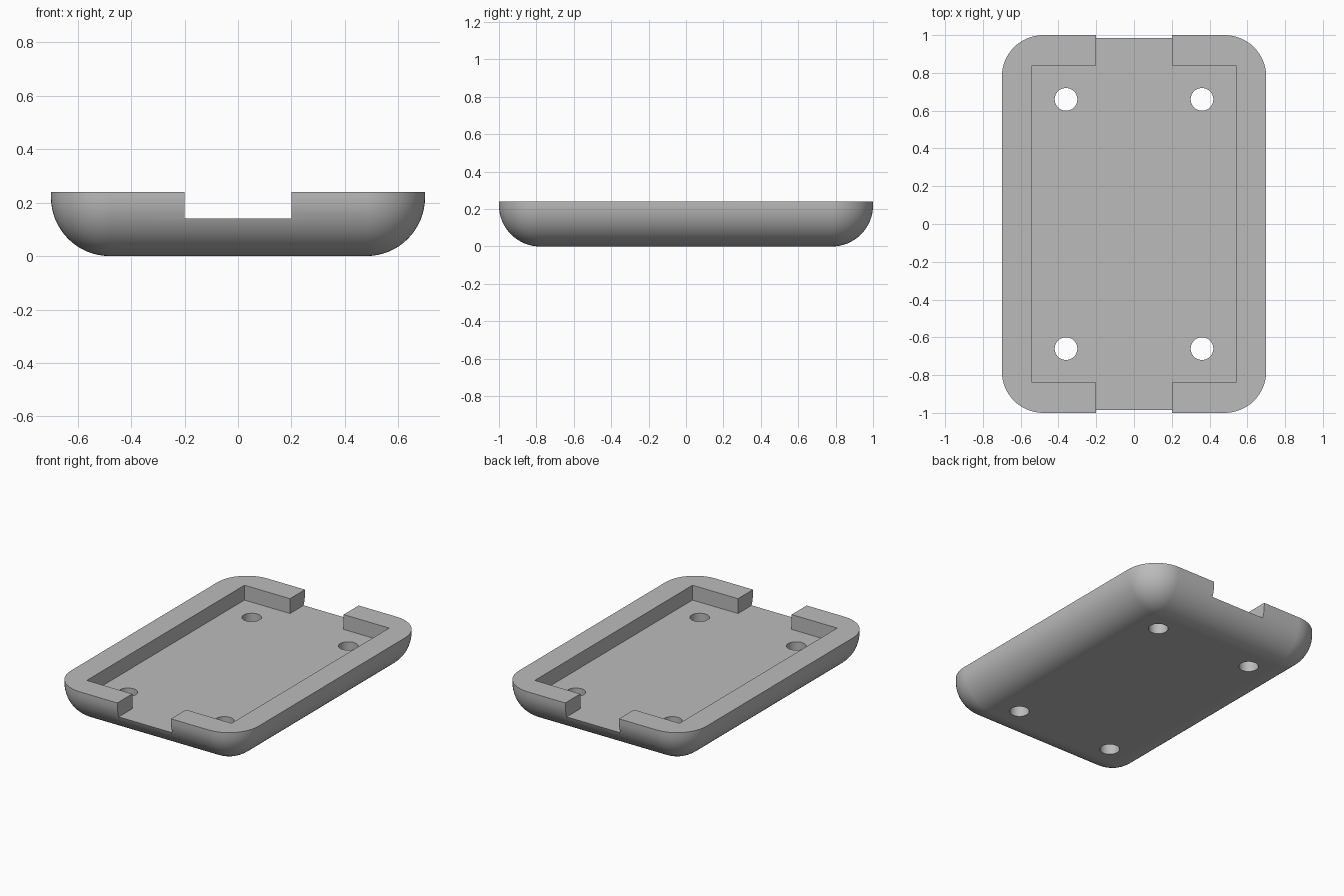
import bpy
import bmesh
import math
from mathutils import Matrix, Vector

default = bpy.data.objects.get("Cube")
if default:
    bpy.data.objects.remove(default, do_unlink=True)

WIDTH, LENGTH, HEIGHT = 1.4, 2.0, 0.24
RADIUS = 0.22            # outer rounding
FLOOR = 0.14             # height of the recess floor
POCKET_X, POCKET_Y = 0.54, 0.84
NOTCH_X = 0.2
HOLE_X, HOLE_Y, HOLE_R = 0.36, 0.66, 0.06

grey = bpy.data.materials.new("plain grey")
grey.use_nodes = True
colour = (0.5, 0.5, 0.5, 1)
grey.diffuse_color = colour
grey.node_tree.nodes["Principled BSDF"].inputs["Base Color"].default_value = colour


def make_object(name, bm):
    bmesh.ops.recalc_face_normals(bm, faces=bm.faces)
    mesh = bpy.data.meshes.new(name)
    bm.to_mesh(mesh)
    bm.free()
    mesh.materials.append(grey)
    obj = bpy.data.objects.new(name, mesh)
    bpy.context.collection.objects.link(obj)
    return obj


def cut(target, cutter):
    cutter.hide_render = True
    mod = target.modifiers.new("cut", 'BOOLEAN')
    mod.operation = 'DIFFERENCE'
    mod.solver = 'EXACT'
    mod.object = cutter
    bpy.context.view_layer.objects.active = target
    bpy.ops.object.modifier_apply(modifier=mod.name)
    bpy.data.objects.remove(cutter, do_unlink=True)


# Body: fully rounded block, sliced flat at the rim
bm = bmesh.new()
tall = 4 * RADIUS
bmesh.ops.create_cube(bm, size=1, matrix=Matrix.Translation((0, 0, tall / 2))
                      @ Matrix.Diagonal((WIDTH, LENGTH, tall, 1)))
bmesh.ops.bevel(bm, geom=bm.edges[:], offset=RADIUS, segments=16,
                profile=0.5, affect='EDGES')
bmesh.ops.bisect_plane(bm, geom=bm.verts[:] + bm.edges[:] + bm.faces[:],
                       plane_co=(0, 0, HEIGHT), plane_no=(0, 0, 1),
                       clear_outer=True)
bmesh.ops.contextual_create(bm, geom=[e for e in bm.edges if e.is_boundary])
tray = make_object("tray", bm)

# Recess with an open notch at each end, as one cross-shaped cutter
bm = bmesh.new()
quarter = [(POCKET_X, POCKET_Y), (NOTCH_X, POCKET_Y), (NOTCH_X, LENGTH)]
mirrored = [(-x, y) for x, y in reversed(quarter)]
half = quarter + mirrored
outline = half + [(-x, -y) for x, y in half]
face = bm.faces.new([bm.verts.new((x, y, FLOOR)) for x, y in outline])
top = bmesh.ops.extrude_face_region(bm, geom=[face])["geom"]
bmesh.ops.translate(bm, vec=Vector((0, 0, HEIGHT)),
                    verts=[v for v in top if isinstance(v, bmesh.types.BMVert)])
cut(tray, make_object("recess_cutter", bm))

# Four through holes in the floor
bm = bmesh.new()
for sx in (-1, 1):
    for sy in (-1, 1):
        bmesh.ops.create_cone(bm, cap_ends=True, segments=48,
                              radius1=HOLE_R, radius2=HOLE_R, depth=1,
                              matrix=Matrix.Translation((sx * HOLE_X, sy * HOLE_Y, 0)))
cut(tray, make_object("hole_cutter", bm))

# Smooth curves, crisp edges, flat-looking flats
bpy.ops.object.select_all(action='DESELECT')
tray.select_set(True)
bpy.context.view_layer.objects.active = tray
bpy.ops.object.shade_smooth_by_angle(angle=math.radians(30))
weighted = tray.modifiers.new("weighted normals", 'WEIGHTED_NORMAL')
weighted.keep_sharp = True
